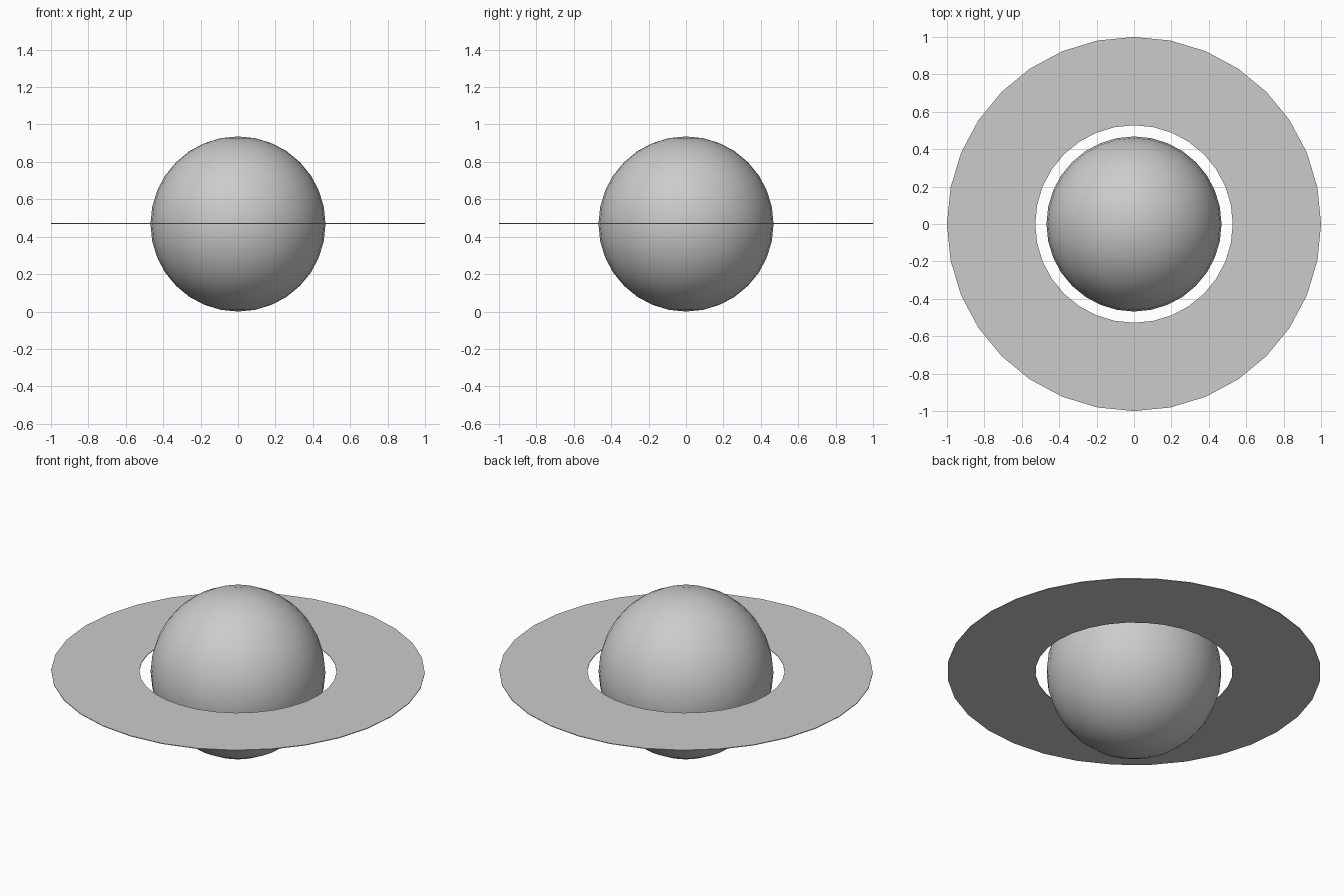
import bpy, bmesh, math

if "Cube" in bpy.data.objects:
    bpy.data.objects.remove(bpy.data.objects["Cube"])

R = 0.468        # globe radius, also its centre height
SIDES = 32

# Globe
bpy.ops.mesh.primitive_uv_sphere_add(segments=SIDES, ring_count=16, radius=R, location=(0, 0, R))
globe = bpy.context.object
globe.name = "globe"
bpy.ops.object.shade_smooth()

# Flat ring: very thin washer made by sweeping a rectangular profile
INNER, OUTER, HALF = 0.528, 1.0, 0.002
profile = [(INNER, -HALF), (OUTER, -HALF), (OUTER, HALF), (INNER, HALF)]
bm = bmesh.new()
loops = []
for i in range(SIDES):
    a = 2 * math.pi * i / SIDES
    loops.append([bm.verts.new((r * math.cos(a), r * math.sin(a), z)) for r, z in profile])
for i in range(SIDES):
    p, q = loops[i], loops[(i + 1) % SIDES]
    for j in range(4):
        k = (j + 1) % 4
        bm.faces.new((p[j], p[k], q[k], q[j]))
bmesh.ops.recalc_face_normals(bm, faces=bm.faces)
mesh = bpy.data.meshes.new("ring")
bm.to_mesh(mesh)
bm.free()
ring = bpy.data.objects.new("ring", mesh)
ring.location.z = R + 0.003
bpy.context.collection.objects.link(ring)
